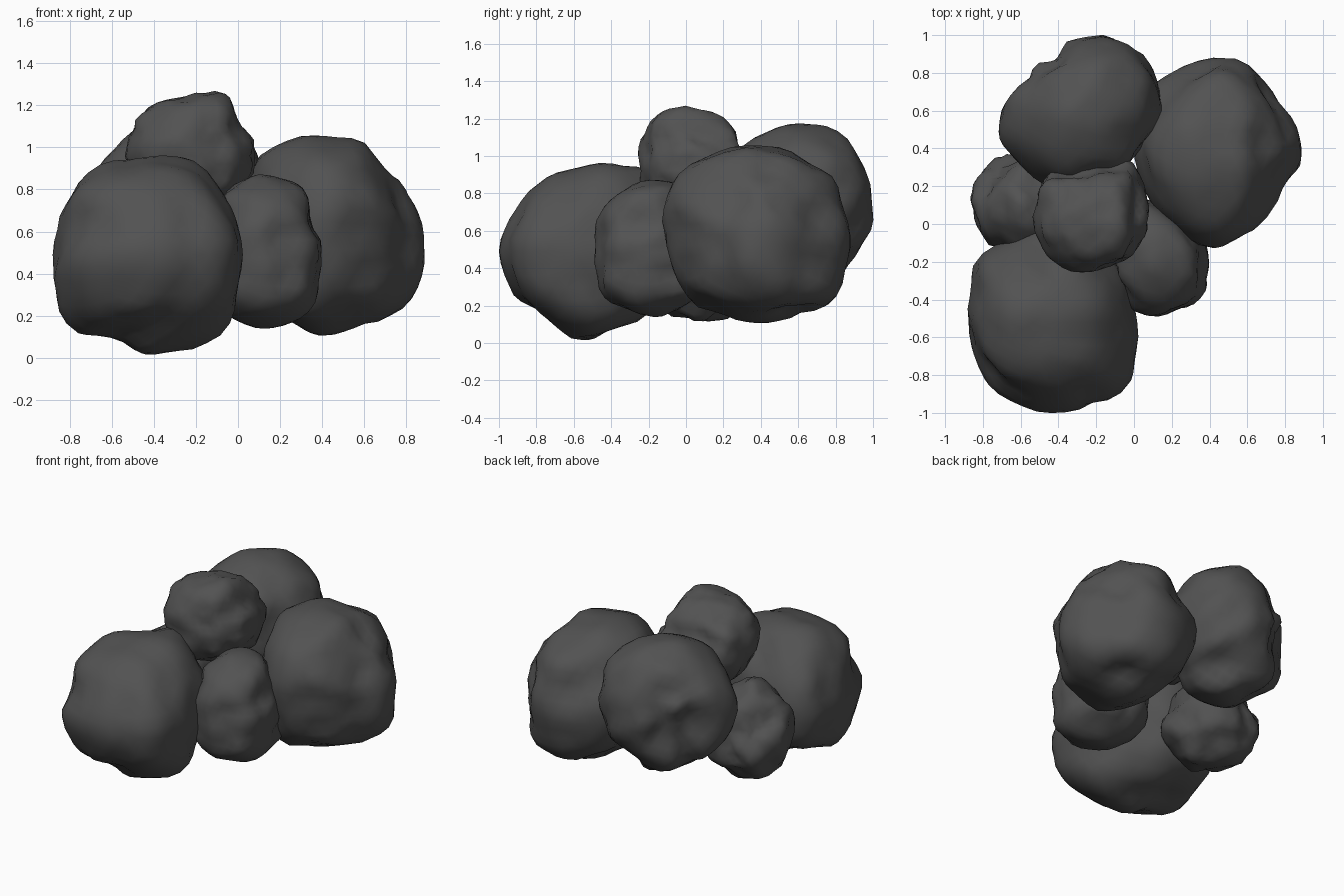
import bpy, bmesh, math
from mathutils import Vector, noise

stone = bpy.data.materials.new("dark grey stone")
stone.diffuse_color = (0.085, 0.085, 0.085, 1)

# Outline planes: right axis, up axis
C, S = math.cos(math.radians(37)), math.sin(math.radians(37))
E, H = math.cos(math.radians(26)), math.sin(math.radians(26))
PLANES = {
    "front": (Vector((1, 0, 0)), Vector((0, 0, 1))),
    "side": (Vector((0, 1, 0)), Vector((0, 0, 1))),
    "top": (Vector((1, 0, 0)), Vector((0, 1, 0))),
    "front_right": (Vector((C, S, 0)), Vector((-S * H, C * H, E))),
    "back_left": (Vector((-C, -S, 0)), Vector((S * H, -C * H, E))),
    "below": (Vector((-.73, .68, 0)), Vector((.68 * .47, .73 * .47, .88))),
}


def rock(name, centre, radius, rough=0.012, **outlines):
    """Round stone whose silhouette is fitted to outlines in several planes.
    Angled outlines are offsets from the centre in hundredths."""
    centre = Vector(centre)
    views = []
    for key, outline in outlines.items():
        right, up = PLANES[key]
        pulls = []
        for a, b in outline:
            if key in ("front", "side", "top"):
                u = Vector((a - centre.dot(right), b - centre.dot(up)))
            else:
                u = Vector((a, b)) / 100
            pulls.append((u.normalized(), u.length))
        views.append((right, up, pulls))

    bm = bmesh.new()
    bmesh.ops.create_icosphere(bm, subdivisions=4, radius=1)
    for v in bm.verts:
        d = v.co.normalized()
        total, weight = 0.04 * radius, 0.04
        for right, up, pulls in views:
            flat = Vector((d.dot(right), d.dot(up)))
            near = flat.length ** 6
            if near < 1e-4:
                continue
            flat.normalize()
            kern = [(math.exp((flat.dot(p) - 1) * 45), l) for p, l in pulls]
            k = sum(w for w, l in kern)
            if k > 1e-5:
                near *= min(1, k)
                total += near * sum(w * l for w, l in kern) / k
                weight += near
        n = noise.noise(d * 2.3 + centre * 7) + 0.6 * noise.noise(d * 5 + centre * 3)
        v.co = centre + d * (total / weight + rough * n)
        v.co.z = max(v.co.z, 0)
    for f in bm.faces:
        f.smooth = True
    me = bpy.data.meshes.new(name)
    bm.to_mesh(me)
    bm.free()
    me.materials.append(stone)
    ob = bpy.data.objects.new(name, me)
    bpy.context.collection.objects.link(ob)


# Large boulder, front left
rock("front_left_boulder", (-0.44, -0.52, 0.49), 0.46,
     front=[(-.88, .36), (-.86, .58), (-.75, .87), (-.68, .93), (-.42, .97), (-.24, .95), (-.05, .75),
            (.02, .4), (-.11, .09), (-.2, .05), (-.41, 0), (-.55, .12), (-.83, .17)],
     side=[(-1, .47), (-.92, .7), (-.77, .86), (-.6, .9), (-.38, .97), (-.93, .25), (-.77, .12),
           (-.58, 0), (-.4, .12), (-.25, .13)],
     top=[(-.88, -.43), (-.83, -.17), (-.6, -.05), (-.2, -.2), (0, -.47), (.02, -.63), (-.05, -.89),
          (-.37, -.99), (-.76, -.88), (-.86, -.72)],
     front_right=[(-42, -15), (-35, 8), (-24, 36), (-12, 45), (1, 42), (33, 47), (38, 34), (46, 21),
                  (40, -23), (31, -45), (1, -46), (-12, -35), (-35, -27)])

# Large boulder, right
rock("right_boulder", (0.46, 0.38, 0.58), 0.46,
     front=[(.88, .64), (.86, .4), (.83, .3), (.77, .24), (.55, .19), (.38, .09), (.25, .2), (.67, .89),
            (.46, 1.03), (.28, 1.07), (.1, .98)],
     side=[(-.13, .76), (-.02, .95), (.15, 1.02), (.3, 1.07), (.6, 1.03), (.78, .92), (.9, .56), (.8, .22),
           (.4, .09), (.2, .16), (0, .24), (-.1, .5)],
     top=[(.48, .89), (.58, .88), (.8, .6), (.88, .39), (.77, .22), (.7, .07), (.6, -.03), (.39, -.12),
          (.2, -.02), (.04, .25), (.06, .6), (.1, .76), (.2, .8)],
     front_right=[(-45, 7), (-39, 25), (-17, 47), (14, 42), (32, 26), (34, 9), (41, -8), (37, -34),
                  (-3, -46), (-35, -42)],
     below=[(-37, -5), (-29, 20), (10, 44), (36, 20), (50, -4), (42, -24), (27, -36), (5, -46),
            (-23, -36), (-35, -17)])

# Boulder at the back, elongated diagonally
rock("back_boulder", (-0.25, 0.64, 0.71), 0.43,
     front=[(-.65, .92), (-.52, 1.04), (-.2, 1.18), (.02, 1.08)],
     side=[(.35, 1.1), (.58, 1.18), (.8, 1.13), (.97, .92), (1, .75), (.91, .45)],
     top=[(-.12, 1), (-.27, .98), (-.4, .85), (-.5, .75), (-.7, .6), (-.73, .47), (-.6, .31),
          (-.2, .28), (.05, .42), (.14, .68), (.07, .88)],
     back_left=[(-38, 8), (-33, 30), (-18, 42), (12, 46), (34, 36), (49, 8), (46, -14), (32, -31),
                (5, -42), (-20, -26), (-34, -9)],
     below=[(-27, 29), (-5, 42), (18, 35), (24, 16), (27, -9), (14, -37), (-2, -46), (-21, -40)])

# Lumpy stone on top
rock("top_stone", (-0.21, 0.04, 0.96), 0.3, 0.025,
     front=[(-.52, 1), (-.47, 1.14), (-.25, 1.22), (-.18, 1.27), (-.1, 1.27), (0, 1.12), (.07, .98),
            (.05, .86), (-.1, .75)],
     side=[(-.25, .95), (-.23, 1.1), (-.17, 1.21), (-.07, 1.27), (.05, 1.26), (.17, 1.2), (.26, 1.04)],
     top=[(-.52, .03), (-.5, .22), (-.25, .3), (0, .33), (.05, .2), (.08, 0), (-.12, -.2), (-.32, -.25),
          (-.46, -.13)],
     front_right=[(-33, 6), (-25, 19), (-1, 28), (21, 21), (32, -2), (28, -16), (-4, -30), (-23, -21)])

# Upright stone in the front gap
rock("front_stone", (0.13, -0.17, 0.52), 0.31,
     front=[(-.03, .82), (.08, .87), (.2, .86), (.35, .62), (.39, .42), (.34, .2), (.25, .16), (0, .17),
            (-.08, .22), (-.1, .6)],
     side=[(-.48, .4), (-.45, .72), (-.33, .83), (-.15, .87), (-.46, .25), (-.3, .17)],
     top=[(.39, -.25), (.38, -.12), (.36, -.38), (.22, -.45), (.05, -.49), (-.1, -.4)],
     front_right=[(-28, -10), (-25, -26), (-3, -38), (17, -29), (26, -7), (21, 18), (0, 36), (-14, 26),
                  (-23, 9)])

# Small stone, left
rock("left_stone", (-0.57, 0.12, 0.43), 0.29, 0.025,
     top=[(-.87, .12), (-.83, .23), (-.68, .36), (-.72, -.1), (-.83, -.02)],
     back_left=[(-8, 29), (4, 34), (19, 24), (29, 7), (25, -10), (4, -31), (-28, -13)],
     below=[(-34, -9), (-21, -27), (5, -32), (27, -9), (19, 9)])
